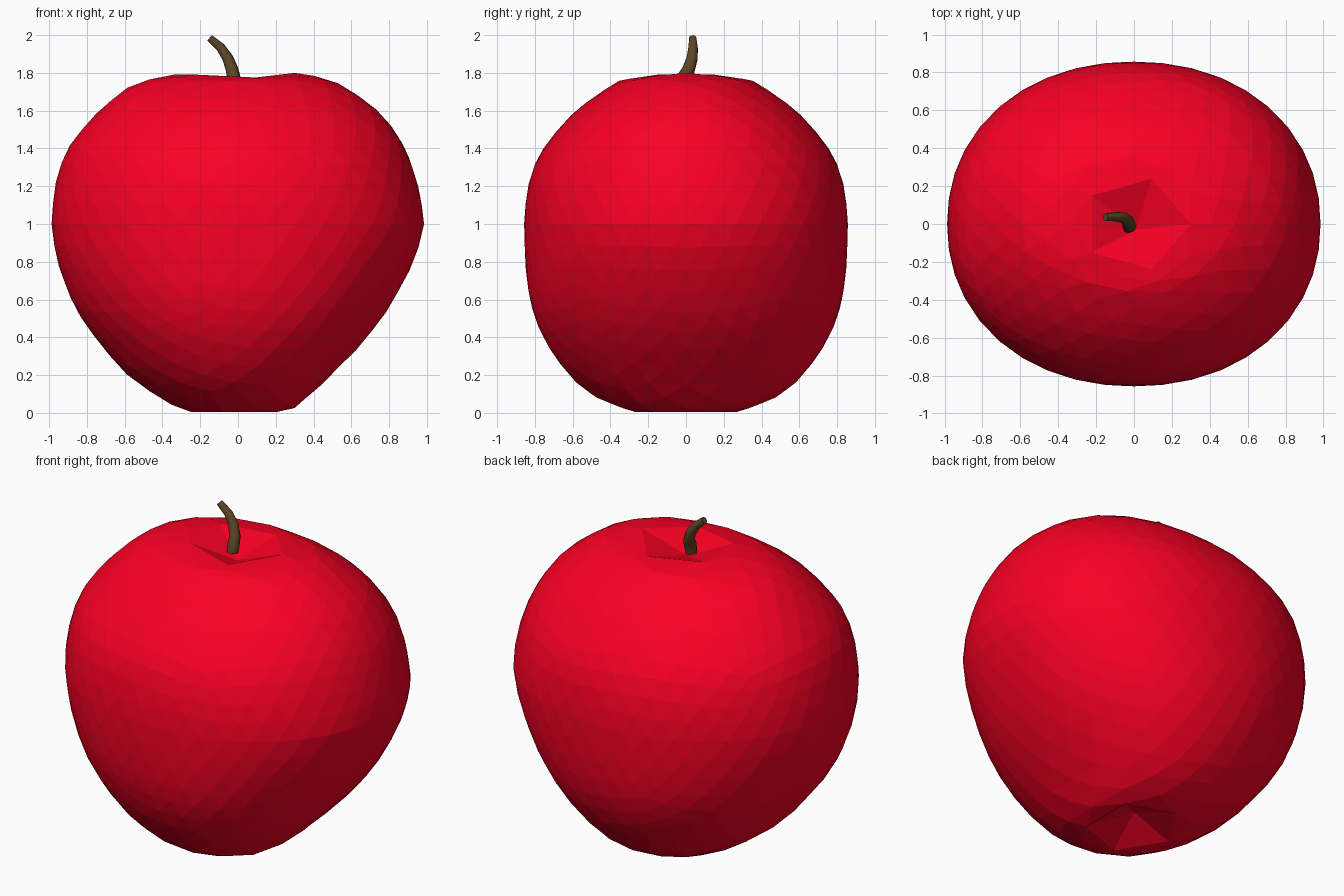
import bpy, bmesh
from math import cos, sin, pi, acos, atan2, hypot, radians

if "Cube" in bpy.data.objects:
    bpy.data.objects.remove(bpy.data.objects["Cube"])


def paint(obj, name, color):
    mat = bpy.data.materials.new(name)
    mat.diffuse_color = color
    mat.use_nodes = True
    mat.node_tree.nodes["Principled BSDF"].inputs["Base Color"].default_value = mat.diffuse_color
    obj.data.materials.append(mat)


# Apple profile from the top rim down: (z, left half-width, right half-width, half-depth, lift at the sides)
rings = [
    (1.773, 0.27, 0.30, 0.25, 0.027), (1.763, 0.44, 0.45, 0.34, 0.012),
    (1.74, 0.55, 0.54, 0.38, 0), (1.68, 0.645, 0.635, 0.48, 0),
    (1.58, 0.755, 0.76, 0.605, 0), (1.46, 0.86, 0.85, 0.71, 0),
    (1.34, 0.93, 0.91, 0.79, 0), (1.18, 0.972, 0.958, 0.84, 0),
    (1.00, 0.987, 0.985, 0.857, 0), (0.84, 0.965, 0.945, 0.853, 0),
    (0.68, 0.915, 0.87, 0.84, 0), (0.52, 0.84, 0.775, 0.805, 0),
    (0.36, 0.725, 0.65, 0.735, 0), (0.20, 0.585, 0.495, 0.62, 0),
    (0.10, 0.445, 0.39, 0.505, 0), (0.04, 0.345, 0.325, 0.39, 0),
    (0.005, 0.25, 0.25, 0.28, 0),
]
TOP_TIP, BOTTOM_TIP = 1.70, 0.10
RIM, MID = radians(7.5), 8        # polar angle of the rims, index of the widest ring

# Give each ring a polar angle, spread by length along the profile
dist = [0]
for a, b in zip(rings, rings[1:]):
    dist.append(dist[-1] + hypot(a[0] - b[0], (sum(a[1:4]) - sum(b[1:4])) / 3))
angles = []
for i, d in enumerate(dist):
    if i <= MID:
        angles.append(RIM + (pi / 2 - RIM) * d / dist[MID])
    else:
        angles.append(pi / 2 + (pi / 2 - RIM) * (d - dist[MID]) / (dist[-1] - dist[MID]))


def ring_at(theta):
    """Smoothly interpolated ring at a polar angle."""
    theta = min(max(theta, angles[0]), angles[-1])
    i = 0
    while i < len(angles) - 2 and theta > angles[i + 1]:
        i += 1
    t = (theta - angles[i]) / (angles[i + 1] - angles[i])
    p0, p1, p2, p3 = (rings[min(max(k, 0), len(rings) - 1)] for k in range(i - 1, i + 3))
    return [0.5 * (2 * b + (c - a) * t + (2 * a - 5 * b + 4 * c - d) * t ** 2
                   + (3 * b - a - 3 * c + d) * t ** 3) for a, b, c, d in zip(p0, p1, p2, p3)]


# Apple flesh: an icosphere moulded to the profile, poles pushed in as dimples
bm = bmesh.new()
bmesh.ops.create_icosphere(bm, subdivisions=4, radius=1)
for v in bm.verts:
    n = v.co.normalized()
    theta = acos(max(-1, min(1, n.z)))
    if theta < 0.02:
        v.co = (0.01, -0.03, TOP_TIP)
    elif theta > pi - 0.02:
        v.co = (0, 0, BOTTOM_TIP)
    else:
        z, left, right, depth, lift = ring_at(theta)
        a = atan2(n.y, n.x)
        c, s = cos(a), sin(a)
        k = (abs(c) ** 2.12 + abs(s) ** 2.12) ** (-1 / 2.12)   # slightly squarish section
        v.co = ((right if c > 0 else left) * c * k, depth * s * k, z + lift * c * c)
mesh = bpy.data.meshes.new("apple_body")
bm.to_mesh(mesh)
bm.free()
body = bpy.data.objects.new("apple_body", mesh)
bpy.context.collection.objects.link(body)
paint(body, "red_skin", (0.95, 0.0, 0.017, 1))

# Bent, tapering stem
path = [(-0.027, -0.015, 1.735, 0.034), (-0.023, -0.01, 1.78, 0.036), (-0.032, 0.015, 1.82, 0.034),
        (-0.055, 0.033, 1.88, 0.030), (-0.092, 0.038, 1.935, 0.026), (-0.15, 0.036, 1.985, 0.020)]
curve = bpy.data.curves.new("stem", "CURVE")
curve.dimensions = "3D"
curve.bevel_depth = 1
curve.bevel_resolution = 2
curve.use_fill_caps = True
spline = curve.splines.new("POLY")
spline.points.add(len(path) - 1)
for p, (x, y, z, r) in zip(spline.points, path):
    p.co = (x, y, z, 1)
    p.radius = r
spline.use_smooth = True
stem = bpy.data.objects.new("stem", curve)
bpy.context.collection.objects.link(stem)
paint(stem, "brown_stem", (0.11, 0.06, 0.02, 1))
